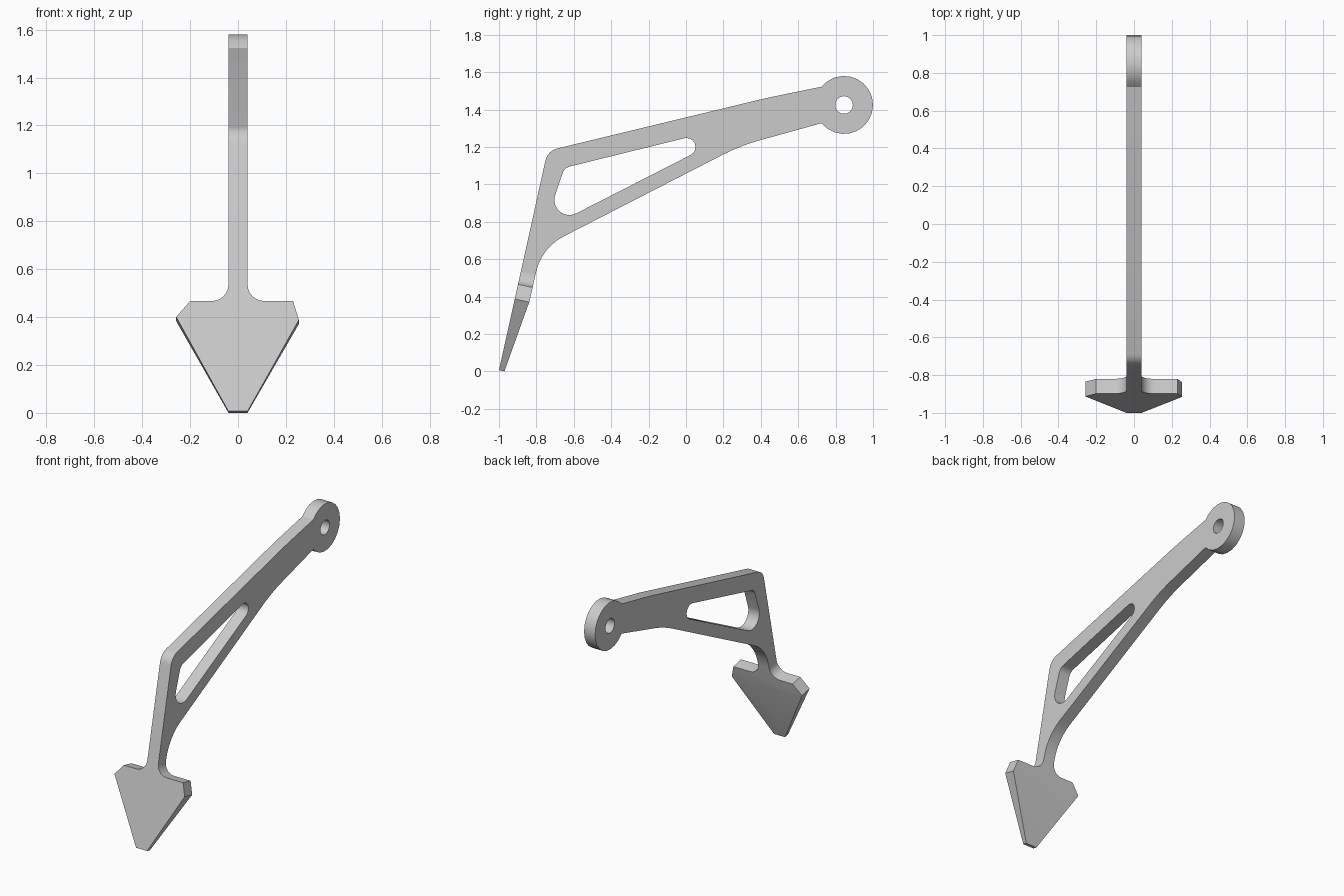
import bpy, bmesh, math
from mathutils import Vector

if "Cube" in bpy.data.objects:
    bpy.data.objects.remove(bpy.data.objects["Cube"])

grey = bpy.data.materials.new("light_grey")
grey.use_nodes = True
COLOUR = (0.6, 0.6, 0.6, 1)
grey.diffuse_color = COLOUR
grey.node_tree.nodes["Principled BSDF"].inputs["Base Color"].default_value = COLOUR


def rounded(corners, steps=6):
    """Round each (a, b, radius) corner of a closed outline."""
    out = []
    for i, (a, b, r) in enumerate(corners):
        p = Vector((a, b))
        if r == 0:
            out.append(p)
            continue
        d1 = (Vector(corners[i - 1][:2]) - p).normalized()
        d2 = (Vector(corners[(i + 1) % len(corners)][:2]) - p).normalized()
        half = d1.angle(d2) / 2
        centre = p + (d1 + d2).normalized() * r / math.sin(half)
        s = p + d1 * r / math.tan(half) - centre
        e = p + d2 * r / math.tan(half) - centre
        sweep = math.pi - 2 * half
        for k in range(steps + 1):
            t = k / steps
            out.append(centre + (s * math.sin((1 - t) * sweep) + e * math.sin(t * sweep)) / math.sin(sweep))
    return out


def arc(cy, cz, r, start, end, n):
    angles = [math.radians(start + (end - start) * k / n) for k in range(n + 1)]
    return [Vector((cy + r * math.cos(a), cz + r * math.sin(a))) for a in angles]


def slab(loops, place, offset):
    """Fill outlines (with holes) and extrude them by an offset."""
    bm = bmesh.new()
    edges = []
    for loop in loops:
        vs = [bm.verts.new(place(p)) for p in loop]
        edges += [bm.edges.new((vs[i - 1], vs[i])) for i in range(len(vs))]
    bmesh.ops.triangle_fill(bm, use_beauty=True, use_dissolve=False, edges=edges)
    ext = bmesh.ops.extrude_face_region(bm, geom=bm.faces[:], use_keep_orig=True)
    moved = [g for g in ext["geom"] if isinstance(g, bmesh.types.BMVert)]
    bmesh.ops.translate(bm, verts=moved, vec=offset)
    return bm


def finish(bm, name):
    bmesh.ops.recalc_face_normals(bm, faces=bm.faces[:])
    mesh = bpy.data.meshes.new(name)
    bm.to_mesh(mesh)
    bm.free()
    mesh.materials.append(grey)
    ob = bpy.data.objects.new(name, mesh)
    bpy.context.collection.objects.link(ob)
    bpy.ops.object.select_all(action="DESELECT")
    ob.select_set(True)
    bpy.context.view_layer.objects.active = ob
    bpy.ops.object.shade_smooth_by_angle(angle=math.radians(30))


HALF = 0.04
# Blade plane: UP runs along its front face, BACK goes through its thickness
UP = Vector((0, 0.2165, 0.9763))
BACK = Vector((0, 0.9763, -0.2165))
TIP = Vector((0, -1, 0.007))
THICK, NECK = 0.08, 0.546


def on_blade(x, u, depth=0):
    return TIP + Vector((x, 0, 0)) + UP * u + BACK * depth


# Arm with pivot eye, triangular window and pivot hole
front, back = on_blade(0, NECK), on_blade(0, NECK, THICK)
outline = rounded([(front.y, front.z, 0), (-0.74, 1.18, 0.085), (0.45, 1.467, 3),
                   (0.725, 1.52, 0), (0.72, 1.32, 0), (0.30, 1.212, 1.05),
                   (-0.773, 0.661, 0.285), (back.y, back.z, 0)])
eye = arc(0.845, 1.425, 0.155, 141, -141, 18)
i = min(range(len(outline)), key=lambda k: (outline[k] - Vector((0.725, 1.52))).length)
outline[i:i + 2] = eye
window = rounded([(-0.65, 1.089, 0.055), (0.394, 1.346, 0.048), (-0.762, 0.756, 0.08)], 8)
pivot = arc(0.845, 1.425, 0.047, 0, 360, 20)[:-1]
bm = slab([outline, window, pivot], lambda p: Vector((-HALF, p.x, p.y)), Vector((2 * HALF, 0, 0)))
finish(bm, "arm")

# Arrow-shaped blade with filleted neck
blade = rounded([(-HALF, 0, 0), (-0.258, 0.403, 0), (-0.2, 0.471, 0),
                 (-HALF, 0.471, 0.07), (-HALF, NECK, 0), (HALF, NECK, 0),
                 (HALF, 0.471, 0.07), (0.23, 0.471, 0), (0.254, 0.39, 0), (HALF, 0, 0)])
bm = slab([blade], lambda p: on_blade(p.x, p.y), BACK * THICK)
# Wedge cut on the back, thinning towards the tip
crease, thin = on_blade(0, 0.3975, THICK), on_blade(0, 0, 0.03)
normal = (crease - thin).cross(Vector((1, 0, 0)))
if normal.y < 0:
    normal.negate()
cut = bmesh.ops.bisect_plane(bm, geom=bm.verts[:] + bm.edges[:] + bm.faces[:], dist=1e-5,
                             plane_co=crease, plane_no=normal, clear_outer=True)
bmesh.ops.holes_fill(bm, edges=[e for e in bm.edges if e.is_boundary], sides=0)
bmesh.ops.dissolve_limit(bm, angle_limit=0.01, verts=bm.verts[:], edges=bm.edges[:])
bm.normal_update()
finish(bm, "blade")
